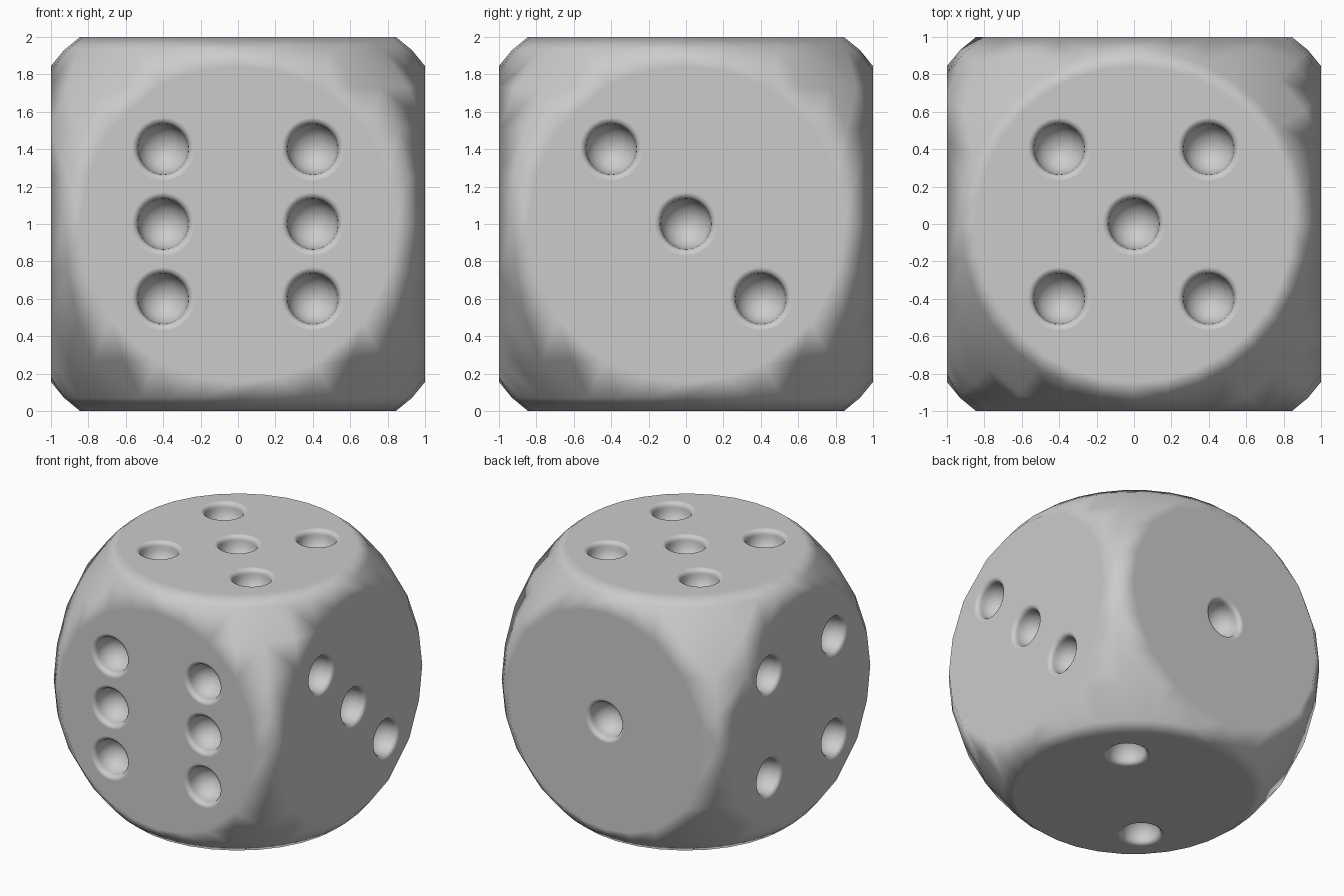
import bpy, bmesh
from math import sin, cos, pi
from mathutils import Vector, Matrix

if "Cube" in bpy.data.objects:
    bpy.data.objects.remove(bpy.data.objects["Cube"])

P = 0.4            # pip spacing
R_PIP = 0.135      # bowl radius
LIP = 0.035        # rounded rim


def add_object(name, bm):
    bmesh.ops.recalc_face_normals(bm, faces=bm.faces)
    mesh = bpy.data.meshes.new(name)
    bm.to_mesh(mesh)
    bm.free()
    ob = bpy.data.objects.new(name, mesh)
    bpy.context.collection.objects.link(ob)
    return ob


def add_pip(bm, matrix):
    # revolved bowl with a rounded rim; local z points out of the face
    prof = [(R_PIP + LIP, 0.05)]
    prof += [(R_PIP + LIP - LIP * sin(a), -LIP + LIP * cos(a))
             for a in (i * pi / 8 for i in range(5))]
    prof += [(R_PIP * cos(a), -LIP - R_PIP * sin(a))
             for a in (i * pi / 16 for i in range(1, 8))]
    n = 32
    rings = [[bm.verts.new(matrix @ Vector((r * cos(2 * pi * k / n), r * sin(2 * pi * k / n), z)))
              for k in range(n)] for r, z in prof]
    for a, b in zip(rings, rings[1:]):
        for k in range(n):
            bm.faces.new((a[k], a[(k + 1) % n], b[(k + 1) % n], b[k]))
    bm.faces.new(rings[0])
    tip = bm.verts.new(matrix @ Vector((0, 0, -LIP - R_PIP)))
    for k in range(n):
        bm.faces.new((rings[-1][k], rings[-1][(k + 1) % n], tip))


# die body
bm = bmesh.new()
bmesh.ops.create_cube(bm, size=2, matrix=Matrix.Translation((0, 0, 1)))
die = add_object("die", bm)

# rounding sphere
bm = bmesh.new()
bmesh.ops.create_uvsphere(bm, u_segments=32, v_segments=16, radius=1.315,
                          matrix=Matrix.Translation((0, 0, 1)))
sphere = add_object("rounding_sphere", bm)

# pips: face normal, in-plane right and up, pip grid positions
X, Y, Z = Vector((1, 0, 0)), Vector((0, 1, 0)), Vector((0, 0, 1))
corners = [(-1, -1), (-1, 1), (1, -1), (1, 1)]
faces = [
    (-Y, X, corners + [(-1, 0), (1, 0)]),         # front: six
    (Y, -X, [(0, 0)]),                            # back: one
    (X, Y, [(-1, 1), (0, 0), (1, -1)]),           # right: three
    (-X, -Y, corners),                            # left: four
    (Z, X, corners + [(0, 0)]),                   # top: five
    (-Z, X, [(1, -1), (-1, 1)]),                  # bottom: two
]
bm = bmesh.new()
for normal, right, spots in faces:
    up = normal.cross(right)
    for u, v in spots:
        m = Matrix((right, up, normal)).transposed().to_4x4()
        m.translation = Z + normal + right * (u * P) + up * (v * P)
        add_pip(bm, m)
pips = add_object("pip_cutters", bm)

# cut, then smooth with face-weighted normals
for cutter, op in ((sphere, 'INTERSECT'), (pips, 'DIFFERENCE')):
    mod = die.modifiers.new(cutter.name, 'BOOLEAN')
    mod.object = cutter
    mod.operation = op
    mod.solver = 'EXACT'
    cutter.hide_render = True
    cutter.hide_set(True)
for ob in (die, sphere, pips):
    for p in ob.data.polygons:
        p.use_smooth = True
wn = die.modifiers.new("weighted_normals", 'WEIGHTED_NORMAL')
wn.mode = 'FACE_AREA'
wn.weight = 100
